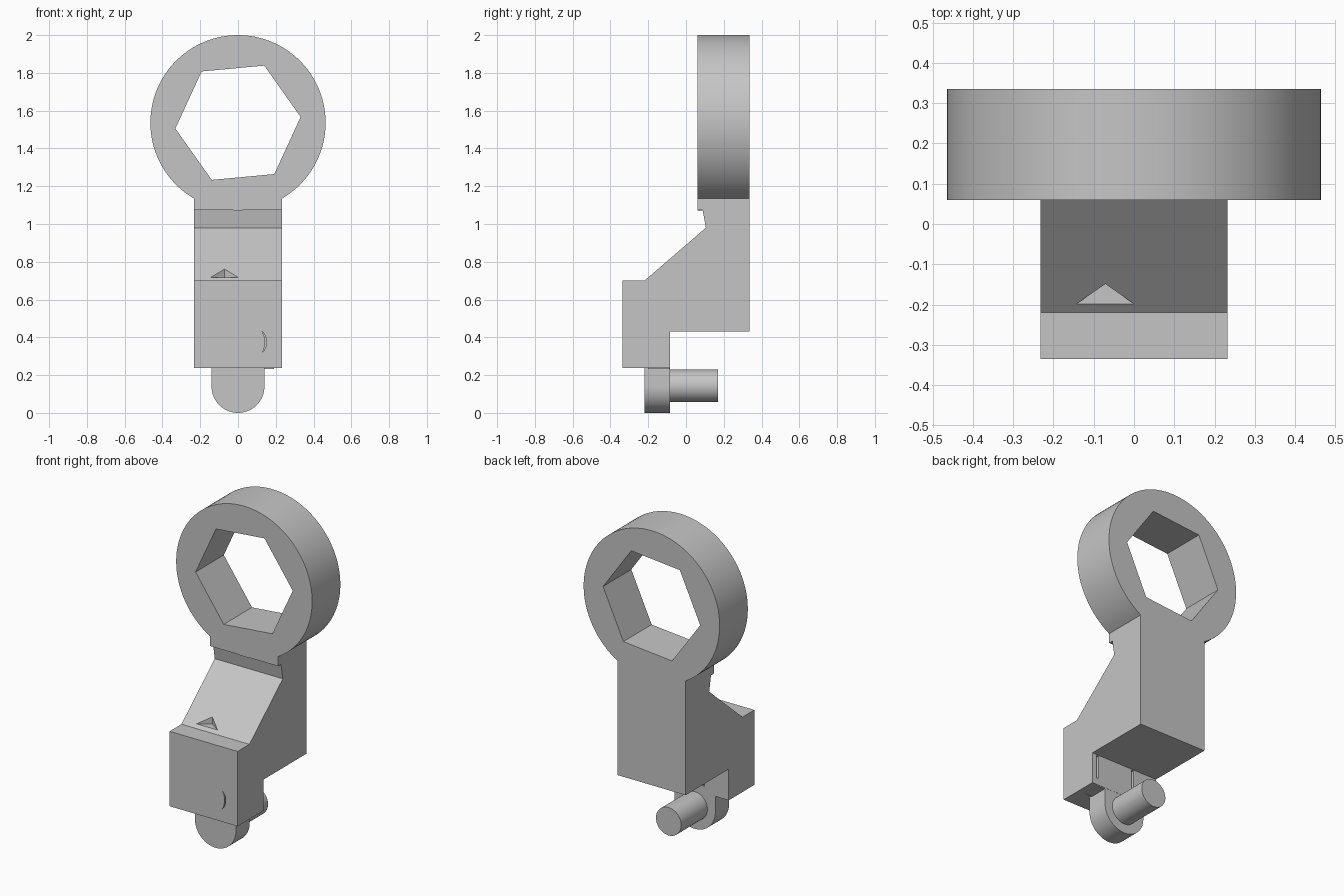
import bpy, bmesh
from math import cos, sin, pi, radians
from mathutils import Vector

old = bpy.data.objects.get("Cube")
if old:
    bpy.data.objects.remove(old, do_unlink=True)

# One plain grey material
grey = bpy.data.materials.new("plain_grey")
grey.use_nodes = True
grey.diffuse_color = (0.56, 0.56, 0.56, 1)
grey.node_tree.nodes["Principled BSDF"].inputs["Base Color"].default_value = grey.diffuse_color


def arc(cx, cz, r, start, end, n):
    """Points along an arc, both ends included, angles in degrees."""
    angles = [radians(start + (end - start) * i / n) for i in range(n + 1)]
    return [(cx + r * cos(a), cz + r * sin(a)) for a in angles]


def prism(name, outline, axis, low, high):
    """Extrude a closed outline along x (outline y,z), y (x,z) or z (x,y)."""
    place = {"x": lambda p, d: (d, *p),
             "y": lambda p, d: (p[0], d, p[1]),
             "z": lambda p, d: (*p, d)}[axis]
    bm = bmesh.new()
    face = bm.faces.new([bm.verts.new(place(p, low)) for p in outline])
    side = bmesh.ops.extrude_face_region(bm, geom=[face])
    moved = [v for v in side["geom"] if isinstance(v, bmesh.types.BMVert)]
    bmesh.ops.translate(bm, verts=moved, vec=Vector(place((0, 0), high - low)))
    bmesh.ops.recalc_face_normals(bm, faces=bm.faces)
    mesh = bpy.data.meshes.new(name)
    bm.to_mesh(mesh)
    bm.free()
    mesh.materials.append(grey)
    obj = bpy.data.objects.new(name, mesh)
    bpy.context.collection.objects.link(obj)
    return obj


def box(name, x, y, z):
    corners = [(x[0], z[0]), (x[1], z[0]), (x[1], z[1]), (x[0], z[1])]
    return prism(name, corners, "y", *y)


def combine(target, other, operation):
    """Apply a boolean and discard the other object."""
    mod = target.modifiers.new("combine", "BOOLEAN")
    mod.operation, mod.solver, mod.object = operation, "EXACT", other
    bpy.context.view_layer.objects.active = target
    bpy.ops.object.modifier_apply(modifier=mod.name)
    bpy.data.objects.remove(other, do_unlink=True)


def smooth(obj):
    bpy.ops.object.select_all(action="DESELECT")
    obj.select_set(True)
    bpy.context.view_layer.objects.active = obj
    bpy.ops.object.shade_smooth_by_angle(angle=radians(25))


HALF, FRONT, BACK, STEP = 0.232, -0.335, 0.335, -0.085
RING_FRONT, RING_Z, RING_R = 0.06, 1.536, 0.464

# Stepped shank, drawn as a side profile
profile = [(FRONT, 0.238), (FRONT, 0.7), (-0.22, 0.7), (0.105, 0.98),
           (0.088, 1.075), (RING_FRONT, 1.075), (RING_FRONT, 1.17),
           (BACK, 1.17), (BACK, 0.43), (STEP, 0.43), (STEP, 0.238)]
body = prism("ring_and_shank", profile, "x", -HALF, HALF)

# Ring with a slightly turned hexagonal opening
ring = prism("ring", arc(0, RING_Z, RING_R, 0, 360, 96)[:-1], "y", RING_FRONT, BACK)
combine(body, ring, "UNION")
hexagon = arc(0, RING_Z, 0.333, 5.3, 365.3, 6)[:-1]
combine(body, prism("hex_cutter", hexagon, "y", -0.1, 0.5), "DIFFERENCE")

# Triangular notch with a level floor in the slope
notch = [(-0.145, -0.2), (0.002, -0.2), (-0.071, -0.149)]
combine(body, prism("notch_cutter", notch, "z", 0.718, 0.9), "DIFFERENCE")

# Thin crescent groove on the front
crescent = (arc(0.07, 0.375, 0.081, -45, 45, 12)
            + arc(0.035, 0.375, 0.108, 32, -32, 12))
combine(body, prism("crescent_cutter", crescent, "y", FRONT - 0.1, FRONT + 0.02), "DIFFERENCE")

# Two upright slots on the back of the lower block
for x in (-0.06, 0.195):
    slot = box("slot_cutter", (x - 0.008, x + 0.008), (STEP - 0.08, STEP + 0.02), (0.28, 0.425))
    combine(body, slot, "DIFFERENCE")
smooth(body)

# Insert plate just showing under the block
box("insert_plate", (-0.055, 0.19), (-0.2, STEP - 0.002), (0.232, 0.26))

# Round-ended tongue below the block
tongue = [(0.14, 0.25)] + arc(0, 0.14, 0.14, 0, -180, 40) + [(-0.14, 0.25)]
smooth(prism("tongue", tongue, "y", -0.22, STEP - 0.001))

# Pin pointing backwards from the tongue
pin = arc(0, 0.143, 0.086, 0, 360, 48)[:-1]
smooth(prism("pin", pin, "y", STEP - 0.02, 0.17))
